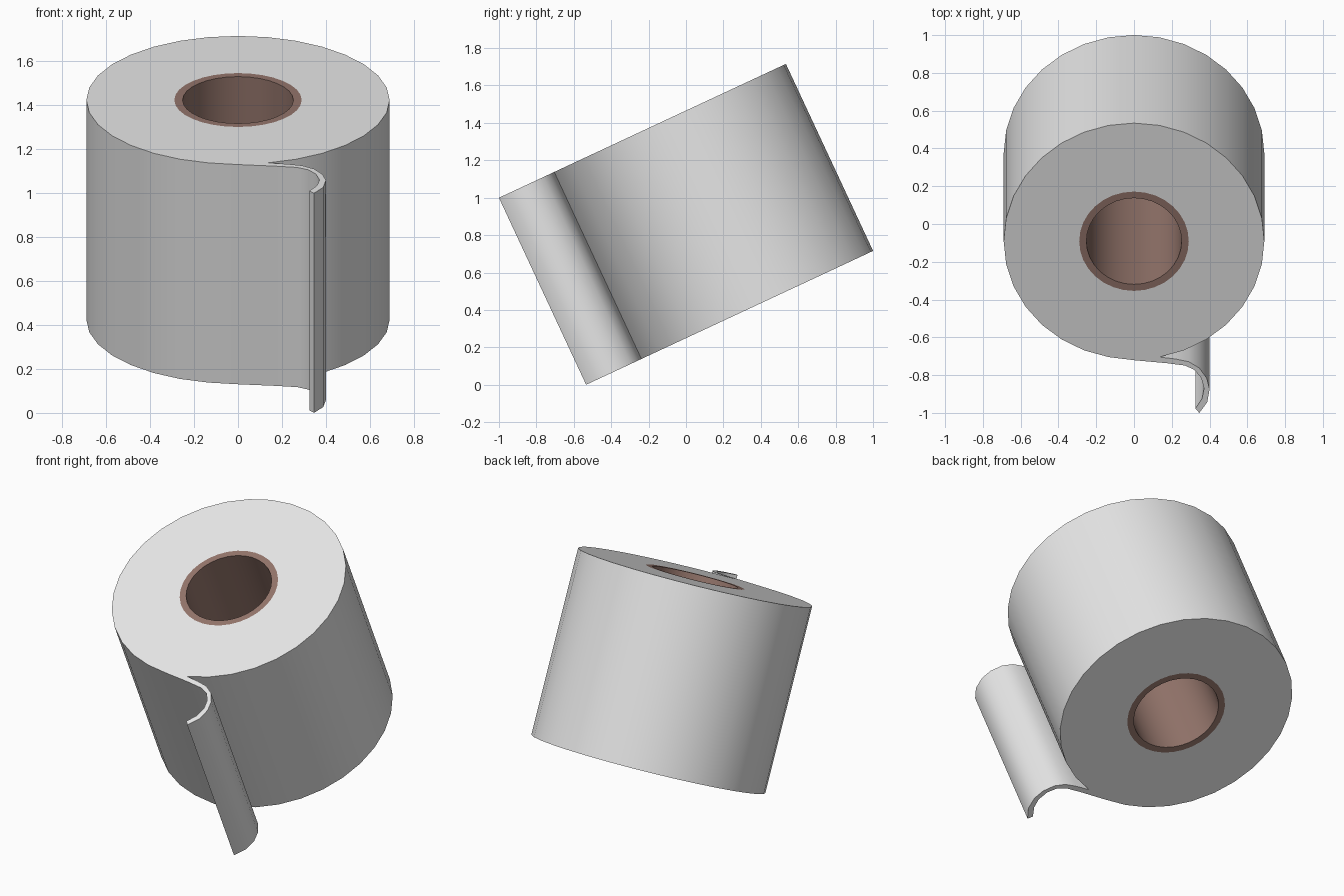
import bpy, bmesh, math
from mathutils import Matrix, Vector

if "Cube" in bpy.data.objects:
    bpy.data.objects.remove(bpy.data.objects["Cube"])

H = 1.103          # roll length
R = 0.69           # roll radius
TILT = math.radians(25)
PLACE = Matrix.Translation(Vector((0, 0.375, 0.424))) @ Matrix.Rotation(TILT, 4, 'X')


def material(name, color):
    m = bpy.data.materials.new(name)
    m.diffuse_color = (*color, 1)
    m.use_nodes = True
    m.node_tree.nodes["Principled BSDF"].inputs["Base Color"].default_value = m.diffuse_color
    return m


def circle(r, n=32):
    return [(r * math.cos(2 * math.pi * i / n), r * math.sin(2 * math.pi * i / n))
            for i in range(n)]


def holed_prism(name, outer, inner, mat):
    """Extrude an outline with a hole along the roll axis, capped at both ends."""
    bm = bmesh.new()
    rims = {0: [], H: []}
    for pts in (outer, inner):
        lo = [bm.verts.new((x, y, 0)) for x, y in pts]
        hi = [bm.verts.new((x, y, H)) for x, y in pts]
        n = len(pts)
        for i in range(n):
            j = (i + 1) % n
            bm.faces.new((lo[i], lo[j], hi[j], hi[i]))
            rims[0].append(bm.edges.get((lo[i], lo[j])))
            rims[H].append(bm.edges.get((hi[i], hi[j])))
    for edges in rims.values():
        bmesh.ops.triangle_fill(bm, use_beauty=True, use_dissolve=False, edges=edges)
    bmesh.ops.recalc_face_normals(bm, faces=bm.faces)
    bm.transform(PLACE)
    me = bpy.data.meshes.new(name)
    bm.to_mesh(me)
    bm.free()
    me.materials.append(mat)
    ob = bpy.data.objects.new(name, me)
    bpy.context.collection.objects.link(ob)
    bpy.ops.object.select_all(action='DESELECT')
    ob.select_set(True)
    bpy.context.view_layer.objects.active = ob
    bpy.ops.object.shade_smooth_by_angle(angle=math.radians(35))
    return ob


paper = material("white paper", (0.8, 0.8, 0.8))
card = material("brown cardboard", (0.29, 0.175, 0.145))

# paper roll: circle whose lowest vertex is replaced by the loose curling sheet
body = [(R * math.cos(a), R * math.sin(a))
        for a in (math.radians(-90 + 11.25 * k) for k in range(1, 32))]
flap = [(0, -0.695), (0.17, -0.712), (0.27, -0.726), (0.32, -0.752), (0.355, -0.797),
        (0.371, -0.86), (0.360, -0.92), (0.325, -0.978),
        (0.346, -1.003), (0.388, -0.94), (0.400, -0.865), (0.385, -0.80),
        (0.345, -0.74), (0.29, -0.704), (0.22, -0.688)]
holed_prism("paper_roll", body + flap, circle(0.29), paper)

# cardboard tube in the middle
holed_prism("cardboard_core", circle(0.29), circle(0.252), card)
